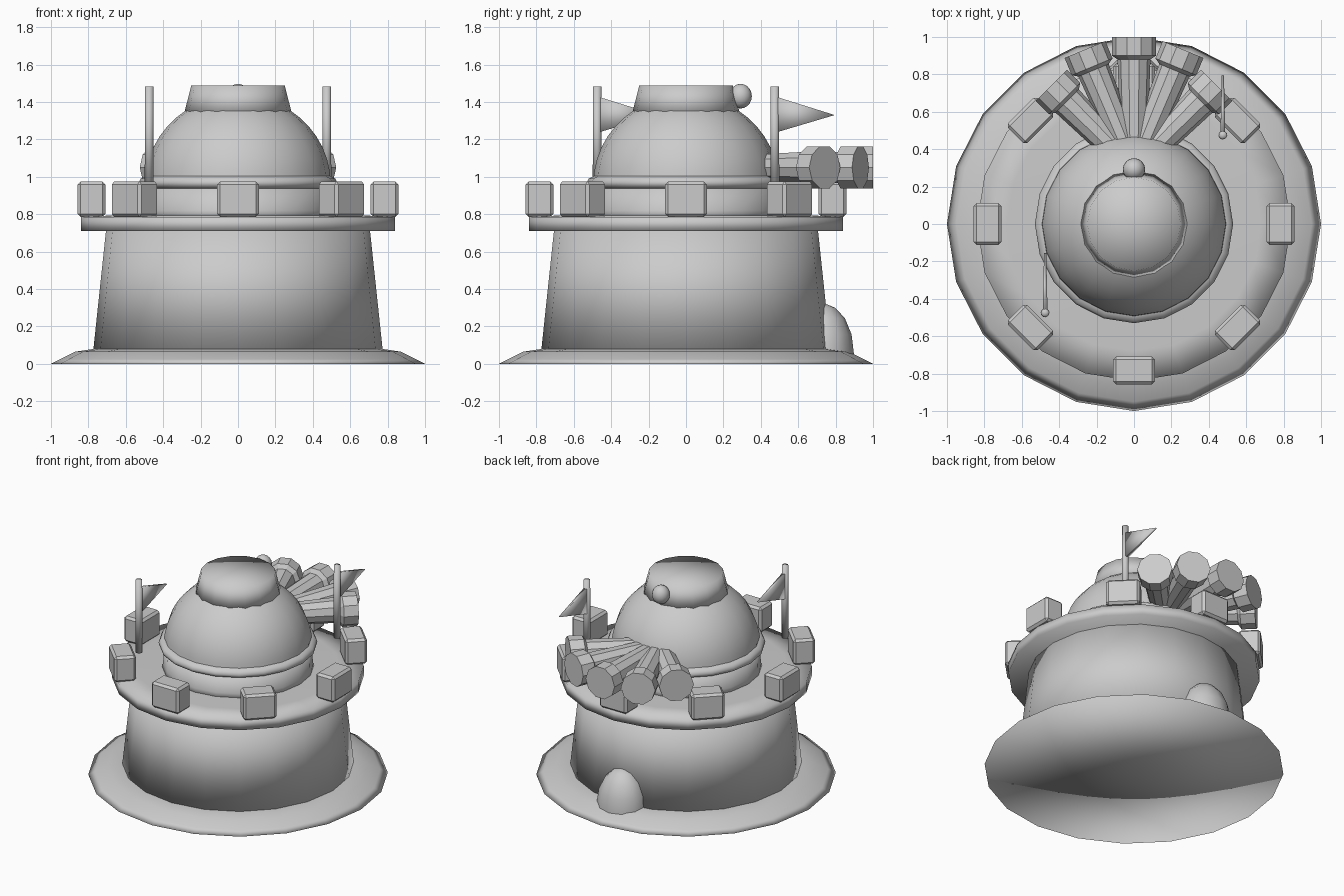
import bpy, bmesh, math
from mathutils import Matrix, Vector

if "Cube" in bpy.data.objects:
    bpy.data.objects.remove(bpy.data.objects["Cube"])

grey = bpy.data.materials.new("stone_grey")
grey.diffuse_color = (0.6, 0.6, 0.6, 1)
grey.use_nodes = True
grey.node_tree.nodes["Principled BSDF"].inputs["Base Color"].default_value = grey.diffuse_color


def finish(bm, name, smooth=None):
    """Turn a bmesh into a named object; smooth is an angle in degrees."""
    bmesh.ops.recalc_face_normals(bm, faces=bm.faces[:])
    me = bpy.data.meshes.new(name)
    bm.to_mesh(me)
    bm.free()
    me.materials.append(grey)
    ob = bpy.data.objects.new(name, me)
    bpy.context.collection.objects.link(ob)
    if smooth:
        bpy.ops.object.select_all(action='DESELECT')
        ob.select_set(True)
        bpy.context.view_layer.objects.active = ob
        bpy.ops.object.shade_smooth_by_angle(angle=math.radians(smooth))
    return ob


def turned(name, profile, sides=20, matrix=Matrix(), smooth=None):
    """Closed solid turned round z from (radius, z) points."""
    bm = bmesh.new()
    rings = []
    for r, z in profile:
        rings.append([bm.verts.new(matrix @ Vector((
            r * math.cos(2 * math.pi * i / sides),
            r * math.sin(2 * math.pi * i / sides), z))) for i in range(sides)])
    for a, b in zip(rings, rings[1:]):
        for i in range(sides):
            j = (i + 1) % sides
            bm.faces.new((a[i], a[j], b[j], b[i]))
    # Close both ends with a fan of triangles
    for ring, (r, z) in ((rings[0], profile[0]), (rings[-1], profile[-1])):
        c = bm.verts.new(matrix @ Vector((0, 0, z)))
        for i in range(sides):
            bm.faces.new((ring[i], ring[(i + 1) % sides], c))
    return finish(bm, name, smooth)


# Main body, softly shaded over its edges
turned("base", [(1, 0), (0.95, 0.025), (0.87, 0.065), (0.77, 0.08)], smooth=180)
turned("tower", [(0.775, 0.06), (0.705, 0.72)], smooth=180)
turned("deck", [(0.84, 0.71), (0.84, 0.785), (0.68, 0.793)], smooth=180)
turned("drum", [(0.51, 0.78), (0.50, 0.82), (0.495, 0.94)], smooth=180)
turned("drum_band", [(0.49, 0.935), (0.525, 0.95), (0.53, 0.97),
                     (0.52, 0.99), (0.49, 1.005)], smooth=180)
dome = [(0.495 * math.cos(a), 0.965 + 0.472 * math.sin(a))
        for a in (math.radians(d) for d in range(0, 66, 8))]
turned("dome", dome, smooth=50)
turned("hatch", [(0.29, 1.33), (0.25, 1.488)], 16, smooth=180)

# Knob on the back rim of the hatch
bm = bmesh.new()
bmesh.ops.create_uvsphere(bm, u_segments=16, v_segments=10, radius=1,
                          matrix=Matrix.Translation((0, 0.292, 1.431))
                          @ Matrix.Diagonal((0.06, 0.06, 0.066, 1)))
finish(bm, "hatch_knob", 60)

# Half-dome mound at the back foot of the tower
mound = [(math.cos(a), math.sin(a))
         for a in (math.radians(d) for d in (0, 22, 45, 67, 84))]
turned("back_mound", [(1, -0.15)] + mound, 12,
       Matrix.Translation((0, 0.735, 0.06))
       @ Matrix.Diagonal((0.18, 0.162, 0.26, 1)), 60)

# Eight battlement blocks round the deck
for k in range(8):
    bm = bmesh.new()
    m = (Matrix.Rotation(k * math.pi / 4, 4, 'Z')
         @ Matrix.Translation((0.783, 0, 0.88))
         @ Matrix.Diagonal((0.148, 0.225, 0.188, 1)))
    bmesh.ops.create_cube(bm, size=1, matrix=m)
    bmesh.ops.bevel(bm, geom=bm.edges[:], offset=0.016, segments=1,
                    affect='EDGES', profile=0.5)
    finish(bm, f"battlement_{k + 1}")

# Fan of five cannons at the back
for k, (deg, tip) in enumerate([(-45, 0.625), (-22.5, 0.685), (0, 0.70),
                                (22.5, 0.685), (45, 0.625)]):
    m = (Matrix.Translation((0, 0.30, 1.05))
         @ Matrix.Rotation(math.radians(deg), 4, 'Z')
         @ Matrix.Rotation(-math.pi / 2, 4, 'X'))
    turned(f"cannon_{k + 1}", [(0.07, 0.08), (0.088, tip - 0.12),
                               (0.118, tip - 0.10), (0.118, tip)], 10, m)

# Two poles with pennants
for name, s in (("front", -1), ("back", 1)):
    x = y = 0.475 * s
    turned(f"{name}_flag_pole", [(0.024, 0.95), (0.022, 1.482)], 12,
           Matrix.Translation((x, y, 0)), 180)
    bm = bmesh.new()
    outline = [(y, 1.235), (y, 1.43), (y + 0.32, 1.33)]
    half = [0.013, 0.013, 0.006]
    left = [bm.verts.new((x - h, a, b)) for (a, b), h in zip(outline, half)]
    right = [bm.verts.new((x + h, a, b)) for (a, b), h in zip(outline, half)]
    bm.faces.new(left)
    bm.faces.new(right)
    for i in range(3):
        j = (i + 1) % 3
        bm.faces.new((left[i], left[j], right[j], right[i]))
    finish(bm, f"{name}_pennant", 180)
